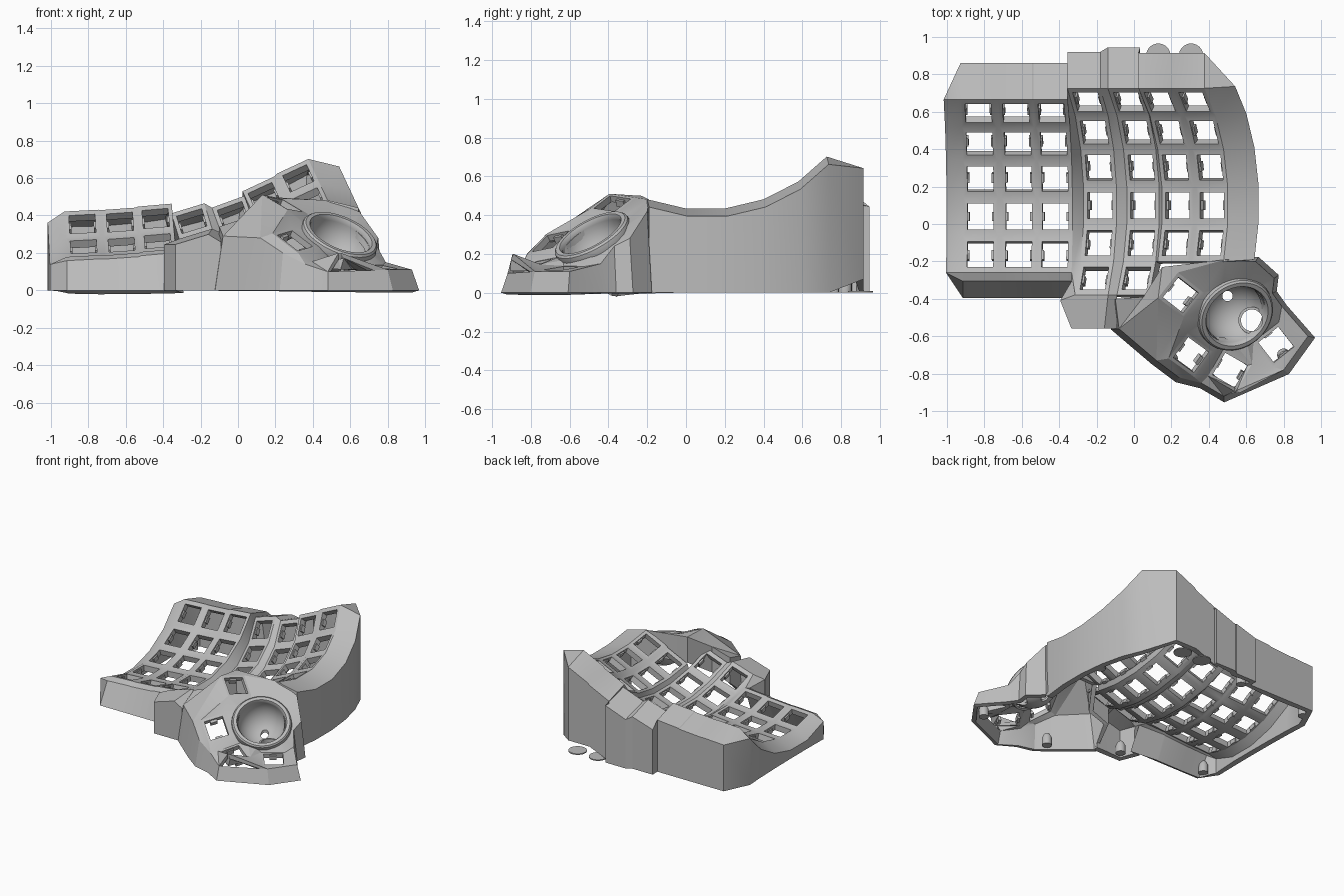
import bpy, bmesh, math
from mathutils import Vector, Matrix
from mathutils.geometry import delaunay_2d_cdt

if "Cube" in bpy.data.objects:
    bpy.data.objects.remove(bpy.data.objects["Cube"])

grey = bpy.data.materials.new("light_grey_plastic")
grey.use_nodes = True
grey.diffuse_color = (0.5, 0.5, 0.5, 1)
grey.node_tree.nodes["Principled BSDF"].inputs["Base Color"].default_value = (0.5, 0.5, 0.5, 1)


def add_face(bm, points):
    """Face from points, skipping repeats."""
    unique = []
    for p in points:
        p = Vector(p)
        if all((p - q).length > 1e-5 for q in unique):
            unique.append(p)
    if len(unique) > 2:
        bm.faces.new([bm.verts.new(p) for p in unique])


def finish(bm, name, thickness=0, angle=30):
    bmesh.ops.remove_doubles(bm, verts=bm.verts, dist=1e-4)
    mesh = bpy.data.meshes.new(name)
    bm.to_mesh(mesh)
    bm.free()
    obj = bpy.data.objects.new(name, mesh)
    bpy.context.collection.objects.link(obj)
    mesh.materials.append(grey)
    bpy.ops.object.select_all(action='DESELECT')
    obj.select_set(True)
    bpy.context.view_layer.objects.active = obj
    if thickness:
        mod = obj.modifiers.new("thickness", 'SOLIDIFY')
        mod.thickness = thickness
        mod.offset = -1
        bpy.ops.object.modifier_apply(modifier=mod.name)
    bpy.ops.object.shade_smooth_by_angle(angle=math.radians(angle))
    return obj


clips = bmesh.new()


def add_clips(u, v, centre):
    """Two small switch clips at the sides of a key hole."""
    u, v = u.normalized(), v.normalized()
    n = u.cross(v)
    rot = Matrix((u, v, n)).transposed().to_4x4()
    for side in (-1, 1):
        place = Matrix.Translation(centre + u * side * 0.07 - n * 0.03) @ rot
        bmesh.ops.create_cube(clips, size=1, matrix=place @ Matrix.Diagonal((0.02, 0.05, 0.035, 1)))


def framed(bm, q, mu, mv):
    """Key plate: quad with a square hole."""
    def at(s, t):
        return q[0].lerp(q[1], s).lerp(q[3].lerp(q[2], s), t)
    hole = [at(mu, mv), at(1 - mu, mv), at(1 - mu, 1 - mv), at(mu, 1 - mv)]
    for i in range(4):
        j = (i + 1) % 4
        add_face(bm, [q[i], q[j], hole[j], hole[i]])
    add_clips(q[1] - q[0], q[3] - q[0], at(0.5, 0.5))


# Key columns: x, y, z at the lowest point, sideways tilt, first row, back rim y
columns = [
    (-0.82, 0.04, 0.125, 3, -1, 0.86), (-0.615, 0.04, 0.135, 4, -1, 0.86),
    (-0.42, 0.04, 0.155, 5, -1, 0.86), (-0.18, 0.10, 0.15, 17, -2, 0.92),
    (0.05, 0.10, 0.19, 20, -2, 0.945), (0.235, 0.10, 0.295, 25, -1, 0.915),
    (0.42, 0.10, 0.39, 25, -1, 0.915)]
RADIUS, STEP, HALF, BACK = 0.8, math.radians(14.7), 0.092, 3.5


def deck(c, side, b):
    """Point on the edge of column c at row position b."""
    x, y, z, tilt = columns[c][:4]
    t = math.radians(tilt)
    rise = RADIUS * (1 - math.cos(b * STEP))
    return Vector((x + side * HALF * math.cos(t) - rise * math.sin(t),
                   y + RADIUS * math.sin(b * STEP),
                   z + side * HALF * math.sin(t) + rise * math.cos(t)))


# Key deck: plates and the webs between columns
bm = bmesh.new()
for c, col in enumerate(columns):
    for row in range(col[4], 4):
        lo, hi = row - 0.5, row + 0.5
        framed(bm, [deck(c, -1, lo), deck(c, 1, lo), deck(c, 1, hi), deck(c, -1, hi)], 0.12, 0.16)
        if c < 6 and row >= columns[c + 1][4]:
            add_face(bm, [deck(c, 1, lo), deck(c + 1, -1, lo), deck(c + 1, -1, hi), deck(c, 1, hi)])
add_face(bm, [deck(2, 1, -1.5), deck(3, -1, -2.5), deck(3, -1, -1.5)])

# Rim and outer wall: (deck edge, rim point, foot point) around the body
rim = []


def edge(p, dx, dy, dz, foot_dy=0, foot_z=0):
    o = p + Vector((dx, dy, dz))
    rim.append((p, o, Vector((o.x, o.y + foot_dy, foot_z))))


for i in range(6):
    edge(deck(6, 1, i - 1.5), 0.165, 0.01, -0.04)
for c in range(6, -1, -1):
    for side in (1, -1):
        p = deck(c, side, BACK)
        port = c == 6 or (c == 5 and side == 1)
        edge(p, 0, columns[c][5] - p.y, -0.06, 0, 0.07 if port else 0)
for i in range(5, -1, -1):
    edge(deck(0, -1, i - 1.5), -0.09, 0, -0.06 if i else -0.04)
for c in range(3):
    for side in (-1, 1):
        edge(deck(c, side, -1.5), 0, -0.045, -0.02, -0.09)
edge(deck(3, -1, -2.5), -0.08, -0.03, -0.03)
for side in (-1, 1):
    edge(deck(3, side, -2.5), -0.02, -0.18, -0.03)
edge(deck(4, -1, -2.5), 0, -0.18, -0.05)
for (p, o, f), (p2, o2, f2) in zip(rim, rim[1:]):
    add_face(bm, [p, o, o2, p2])
    add_face(bm, [o, f, f2, o2])
finish(bm, "main_case", 0.045)

# Thumb section outline, counter-clockwise from its left end
outline = [Vector(p) for p in (
    (-0.10, -0.40, 0.34), (-0.08, -0.56, 0.29), (0.12, -0.73, 0.28), (0.24, -0.82, 0.20),
    (0.36, -0.85, 0.14), (0.48, -0.92, 0.10), (0.80, -0.78, 0.11), (0.93, -0.60, 0.11),
    (0.79, -0.44, 0.15), (0.74, -0.37, 0.24), (0.75, -0.29, 0.28), (0.65, -0.20, 0.42),
    (0.49, -0.19, 0.48), (0.15, -0.23, 0.50), (0.05, -0.39, 0.39))]
# Thumb keys: centre, turn, slope in x and y
thumb_keys = [((0.25, -0.38, 0.46), -38, -0.44, 0.2), ((0.305, -0.70, 0.265), -36, -0.4, 0.5),
              ((0.513, -0.781, 0.15), -30, -0.1, 0.25), ((0.76, -0.645, 0.125), -52, -0.1, 0.1)]
socket = Vector((0.54, -0.48, 0.28))
socket_normal = Vector((0.43, -0.55, 1)).normalized()

points, edges, holes = list(outline), [], []


def add_loop(loop):
    n = len(points)
    points.extend(loop)
    edges.extend((n + i, n + (i + 1) % len(loop)) for i in range(len(loop)))


for centre, turn, sx, sy in thumb_keys:
    base = Vector(centre)
    rot = Matrix.Rotation(math.radians(turn), 3, 'Z')

    def corner(a, b):
        d = rot @ Vector((a, b, 0))
        return base + d + Vector((0, 0, d.x * sx + d.y * sy))
    for half in (0.068, 0.086):
        loop = [corner(a * half, b * half) for a, b in ((-1, -1), (1, -1), (1, 1), (-1, 1))]
        add_loop(loop)
        if half < 0.07:
            holes.append(loop)
    add_clips(corner(1, 0) - corner(-1, 0), corner(0, 1) - corner(0, -1), base)
ring = []
for i in range(32):
    a = math.tau * i / 32
    dx, dy = 0.165 * math.cos(a), 0.165 * math.sin(a)
    ring.append(socket + Vector((dx, dy, -0.43 * dx + 0.55 * dy)))
add_loop(ring)
holes.append(ring)


def inside(p, loop):
    """True when p is inside a convex counter-clockwise loop, seen from above."""
    return all((b - a).xy.cross((p - a).xy) > 0 for a, b in zip(loop, loop[1:] + loop[:1]))


# Thumb skin stretched between outline, keys and socket
flat, _, tris, origin, _, _ = delaunay_2d_cdt(
    [p.xy for p in points], edges, [list(range(len(outline)))], 1, 1e-5)
skin = [Vector((v.x, v.y, points[o[0]].z if o else 0.2)) for v, o in zip(flat, origin)]
bm = bmesh.new()
for tri in tris:
    corners = [skin[i] for i in tri]
    middle = sum(corners, Vector()) / len(corners)
    if not any(inside(middle, h) for h in holes):
        add_face(bm, corners)
feet = []
for i, p in enumerate(outline):
    if 0 < i < 12:
        feet.append(Vector((0.45 + (p.x - 0.45) * 1.08, -0.5 + (p.y + 0.5) * 1.08, 0)))
    else:
        feet.append(p - Vector((0, 0, 0.2)))
for i in range(len(outline)):
    j = (i + 1) % len(outline)
    add_face(bm, [outline[i], feet[i], feet[j], outline[j]])
finish(bm, "thumb_case", 0.035, 20)
finish(clips, "switch_clips")


def lathe(name, profile, matrix, thickness=0, steps=48):
    bm = bmesh.new()
    spun = [[matrix @ Vector((r * math.cos(k * math.tau / steps), r * math.sin(k * math.tau / steps), h))
             for r, h in profile] for k in range(steps)]
    for k in range(steps):
        a, b = spun[k], spun[(k + 1) % steps]
        for i in range(len(profile) - 1):
            add_face(bm, [a[i], b[i], b[i + 1], a[i + 1]])
    return finish(bm, name, thickness)


# Ball socket: collar and bowl, then pierced
profile = [(0.20, -0.07), (0.215, -0.01), (0.21, 0.02), (0.20, 0.03), (0.178, 0.03), (0.17, 0.015)]
profile += [(0.17 * math.cos(a * math.pi / 20), -0.17 * math.sin(a * math.pi / 20)) for a in range(11)]
seat = Matrix.Translation(socket) @ socket_normal.to_track_quat('Z', 'Y').to_matrix().to_4x4()
bowl = lathe("ball_socket", profile, seat, 0.015)
for x, y, r in ((0.63, -0.515, 0.058), (0.50, -0.385, 0.028)):
    bpy.ops.mesh.primitive_cylinder_add(radius=r, depth=0.3, location=(x, y, 0.12), vertices=32)
    cutter = bpy.context.object
    cutter.hide_render = True
    bpy.context.view_layer.objects.active = bowl
    cut = bowl.modifiers.new("opening", 'BOOLEAN')
    cut.operation, cut.object = 'DIFFERENCE', cutter
    bpy.ops.object.modifier_apply(modifier=cut.name)
    bpy.data.objects.remove(cutter)

# Sensor tube, screw posts and foot discs
tube = [(0.058, 0), (0.072, 0), (0.072, 0.05), (0.058, 0.05), (0.058, 0)]
lathe("sensor_tube", tube, Matrix.Translation((0.63, -0.515, 0.12)))
post = [(0, 0), (0.035, 0), (0.035, 0.06), (0.02, 0.09), (0, 0.095)]
for x, y in ((-0.92, 0.76), (-0.9, -0.31), (-0.27, -0.47), (-0.3, 0.82), (0.6, 0.35), (0.2, -0.72), (0.8, -0.7)):
    lathe("screw_post", post, Matrix.Translation((x, y, 0)), 0, 16)
for x in (0.13, 0.305):
    lathe("foot_disc", [(0, 0), (0.065, 0), (0.065, 0.008), (0, 0.008)], Matrix.Translation((x, 0.9, 0)), 0, 32)
